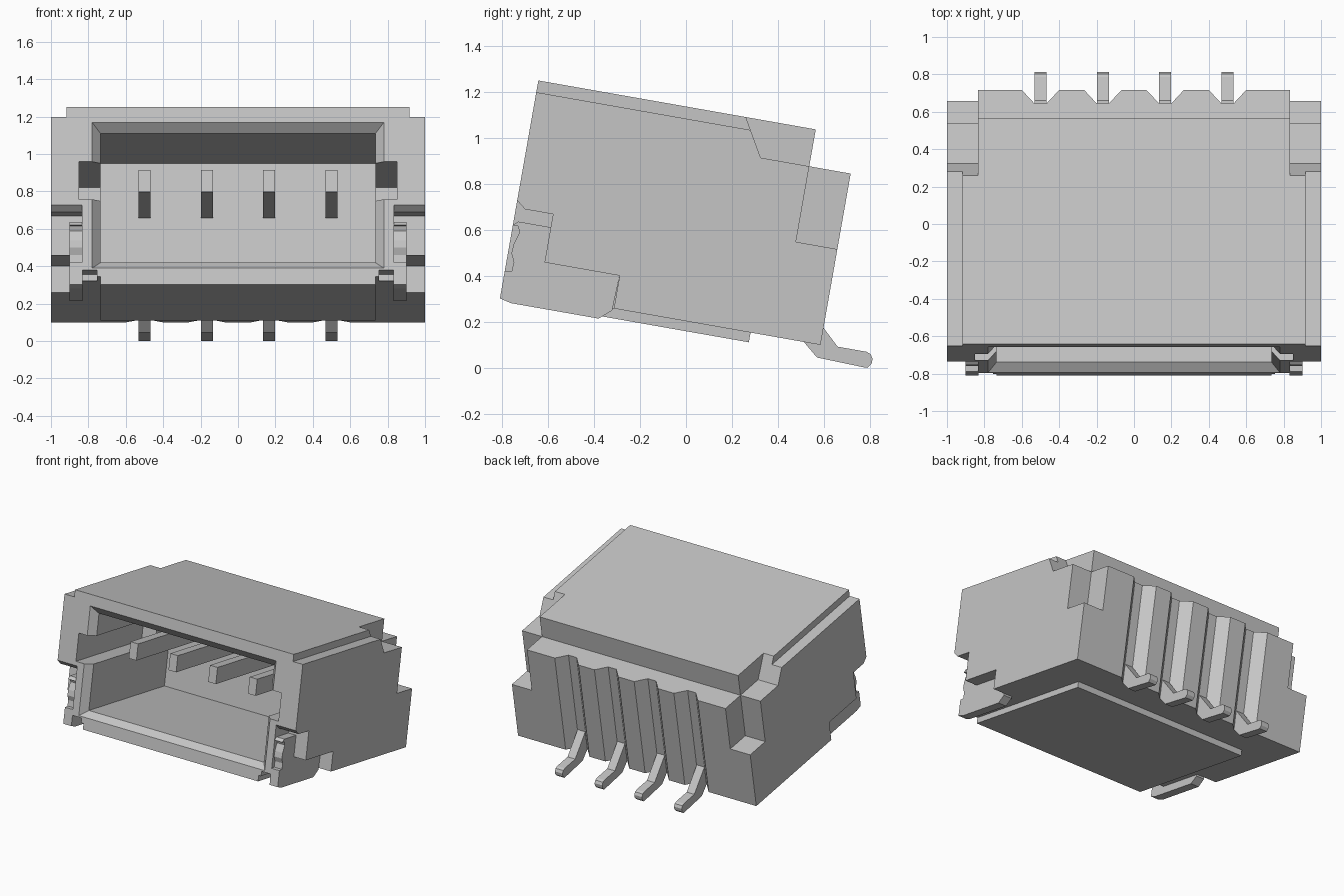
import bpy, bmesh, math
from mathutils import Matrix

old = bpy.data.objects.get("Cube")
if old:
    bpy.data.objects.remove(old)

TILT = Matrix.Rotation(math.radians(-10), 4, 'X')
PINS = [-0.5, -1 / 6, 1 / 6, 0.5]

grey = bpy.data.materials.new("light_grey")
grey.use_nodes = True
grey.diffuse_color = (0.56, 0.56, 0.56, 1)
grey.node_tree.nodes["Principled BSDF"].inputs["Base Color"].default_value = (0.56, 0.56, 0.56, 1)


def loft(name, rings):
    """Closed solid through a list of equally sized point rings."""
    bm = bmesh.new()
    loops = [[bm.verts.new(p) for p in r] for r in rings]
    n = len(loops[0])
    bm.faces.new(loops[0])
    bm.faces.new(loops[-1])
    for lo, hi in zip(loops, loops[1:]):
        for i in range(n):
            j = (i + 1) % n
            bm.faces.new((lo[i], lo[j], hi[j], hi[i]))
    bmesh.ops.recalc_face_normals(bm, faces=bm.faces)
    me = bpy.data.meshes.new(name)
    bm.to_mesh(me)
    bm.free()
    me.materials.append(grey)
    ob = bpy.data.objects.new(name, me)
    bpy.context.collection.objects.link(ob)
    return ob


def side_prism(name, profile, x0, x1):
    """Extrude a (depth, height) profile across the width."""
    return loft(name, [[(x, a, b) for a, b in profile] for x in (x0, x1)])


def block(name, x0, x1, a0, a1, b0, b1):
    return side_prism(name, [(a0, b0), (a1, b0), (a1, b1), (a0, b1)], x0, x1)


def cut(target, cutter):
    mod = target.modifiers.new("cut", 'BOOLEAN')
    mod.operation = 'DIFFERENCE'
    mod.solver = 'EXACT'
    mod.object = cutter
    cutter.hide_render = True
    bpy.context.view_layer.update()
    deps = bpy.context.evaluated_depsgraph_get()
    me = bpy.data.meshes.new_from_object(target.evaluated_get(deps))
    target.modifiers.clear()
    target.data = me
    bpy.data.objects.remove(cutter)


# Housing block with the lower rear step
housing = side_prism("housing", [(-0.85, 0.2), (0.559, 0.2), (0.559, 0.957),
                                 (0.376, 0.957), (0.376, 1.12), (-0.85, 1.12)], -1, 1)

# Side cuts: top edge step, rear shoulder, rear notch, latch pocket, key slot, corner relief
shoulder = [(0.067, 1.12), (0.161, 0.957), (0.7, 0.957), (0.7, 1.2), (0.024, 1.2)]
pocket = [(-0.9, 0.63), (-0.81, 0.558), (-0.686, 0.558), (-0.686, 0.345),
          (-0.354, 0.345), (-0.354, 0.1), (-0.9, 0.1)]
for s in (-1, 1):
    cut(housing, block("cutter", s * 0.918, s * 1.1, -1, 0.3, 1.068, 1.3))
    cut(housing, side_prism("cutter", shoulder, s * 0.833, s * 1.1))
    cut(housing, block("cutter", s * 0.833, s * 1.1, 0.376, 0.7, 0.623, 1))
    cut(housing, side_prism("cutter", pocket, s * 0.835, s * 1.1))
    cut(housing, block("cutter", s * 0.6, s * 0.85, -1, -0.05, 0.62, 0.824))
    cut(housing, block("cutter", s * 0.755, s * 0.87, -1, -0.72, 0.1, 0.235))


# Mating cavity with a bevelled mouth
def mouth(a, w, b0, b1):
    return [(-w, a, b0), (w, a, b0), (w, a, b1), (-w, a, b1)]


cut(housing, loft("cutter", [mouth(-0.9, 0.78, 0.246, 1.038), mouth(-0.85, 0.78, 0.246, 1.038),
                             mouth(-0.8, 0.735, 0.285, 0.986), mouth(0.12, 0.735, 0.285, 0.986)]))

# Tapered rear grooves, one for each pin
for x in PINS:
    shape = [(x - 0.034, 0.487), (x + 0.034, 0.487), (x + 0.1, 0.559),
             (x + 0.1, 0.7), (x - 0.1, 0.7), (x - 0.1, 0.559)]
    cut(housing, loft("cutter", [[(u, a, b) for u, a in shape] for b in (0.1, 0.958)]))

parts = [housing, block("bottom_plate", -0.735, 0.735, -0.85, 0.25, 0.157, 0.21)]

# Ridged side latches
latch = [(-0.85, 0.157), (-0.8, 0.145), (-0.412, 0.145), (-0.36, 0.19), (-0.354, 0.345),
         (-0.686, 0.345), (-0.686, 0.5), (-0.83, 0.5), (-0.85, 0.48), (-0.827, 0.48),
         (-0.816, 0.455), (-0.832, 0.4), (-0.835, 0.36), (-0.818, 0.323),
         (-0.82, 0.28), (-0.85, 0.276)]
for side, s in (("right", -1), ("left", 1)):
    parts.append(side_prism(side + "_latch", latch, s * 0.832, s * 0.9))

# Contact blades inside the cavity
for i, x in enumerate(PINS):
    parts.append(block(f"contact_{i + 1}", x - 0.032, x + 0.032, -0.68, 0.15, 0.69, 0.81))

for ob in parts:
    ob.data.transform(TILT)

# Bent solder leads, lying level on the ground
lead = [(0.45, 0.187), (0.57, 0.045), (0.77, 0.003), (0.79, 0.0), (0.808, 0.018),
        (0.812, 0.04), (0.803, 0.06), (0.785, 0.07), (0.66, 0.092), (0.5, 0.305)]
for i, x in enumerate(PINS):
    side_prism(f"solder_lead_{i + 1}", lead, x - 0.032, x + 0.032)
